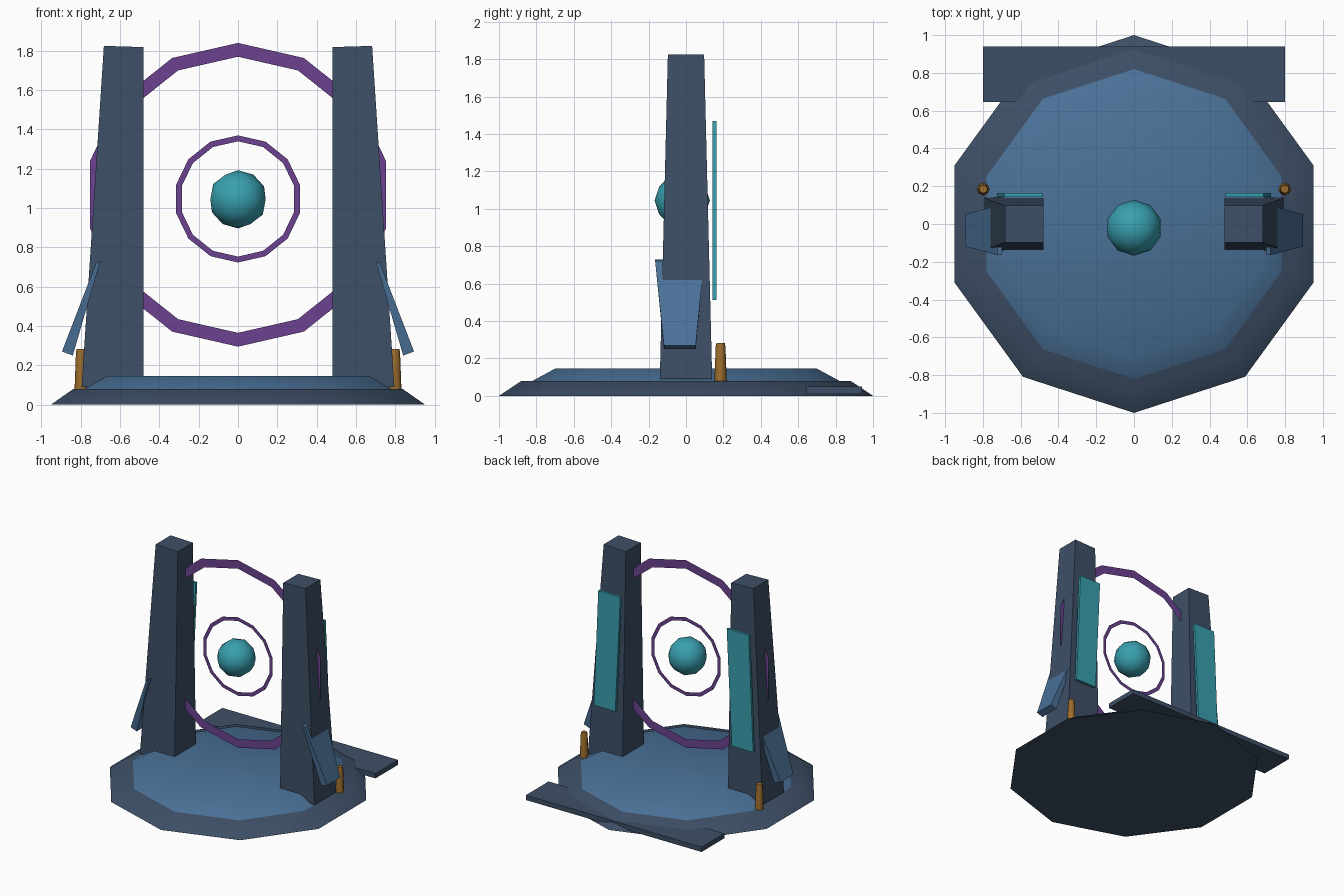
import bpy, bmesh, math
from mathutils import Matrix

if "Cube" in bpy.data.objects:
    bpy.data.objects.remove(bpy.data.objects["Cube"])


def material(name, rgb):
    m = bpy.data.materials.new(name)
    m.diffuse_color = (*rgb, 1)
    m.use_nodes = True
    m.node_tree.nodes["Principled BSDF"].inputs["Base Color"].default_value = m.diffuse_color
    return m


slate = material("slate", (0.047, 0.078, 0.133))
blue = material("blue", (0.069, 0.165, 0.31))
teal = material("teal", (0.04, 0.35, 0.43))
purple = material("purple", (0.15, 0.055, 0.28))
bronze = material("bronze", (0.33, 0.15, 0.025))


def finish(name, bm, mat, smooth=None, recalc=True):
    if recalc:
        bmesh.ops.recalc_face_normals(bm, faces=bm.faces)
    me = bpy.data.meshes.new(name)
    bm.to_mesh(me)
    bm.free()
    me.materials.append(mat)
    ob = bpy.data.objects.new(name, me)
    bpy.context.collection.objects.link(ob)
    if smooth:
        bpy.ops.object.select_all(action='DESELECT')
        ob.select_set(True)
        bpy.context.view_layer.objects.active = ob
        bpy.ops.object.shade_smooth_by_angle(angle=math.radians(smooth))
    return ob


def loft(name, loops, mat, cap_start=True, cap_end=True, smooth=None):
    """Skin a list of equal-length point loops."""
    bm = bmesh.new()
    rings = [[bm.verts.new(p) for p in loop] for loop in loops]
    n = len(rings[0])
    for a, b in zip(rings, rings[1:]):
        for i in range(n):
            j = (i + 1) % n
            bm.faces.new((a[i], a[j], b[j], b[i]))
    if cap_start:
        bm.faces.new(rings[0][::-1])
    if cap_end:
        bm.faces.new(rings[-1])
    return finish(name, bm, mat, smooth)


def circle(n, r, z, x=0, y=0):
    return [(x + r * math.cos(math.pi / 2 + math.tau * i / n),
             y + r * math.sin(math.pi / 2 + math.tau * i / n), z) for i in range(n)]


def upright_circle(n, r, y, z):
    return [(px, y, z + py) for px, py, _ in circle(n, r, 0)]


def rect(x0, x1, y0, y1, z0, z1=None):
    """Rectangle loop; z0 is the height at x0 and z1 at x1."""
    z1 = z0 if z1 is None else z1
    return [(x0, y0, z0), (x1, y0, z1), (x1, y1, z1), (x0, y1, z0)]


# Ten-sided stepped base
loft("base_lower", [circle(10, 1, 0), circle(10, 0.88, 0.08)], slate, smooth=40)
loft("base_upper", [circle(10, 0.82, 0.08), circle(10, 0.70, 0.145)], blue, smooth=40)

# Rear step
loft("rear_step", [rect(-0.8, 0.8, 0.645, 0.94, 0.01), rect(-0.8, 0.8, 0.645, 0.94, 0.05)], slate)

# Flat portal rings and central orb
for name, r_out, r_in, z in (("outer_ring", 0.772, 0.702, 1.067), ("inner_ring", 0.323, 0.293, 1.046)):
    loft(name, [upright_circle(14, r_out, 0, z), upright_circle(14, r_in, 0, z)],
         purple, False, False)
bm = bmesh.new()
bmesh.ops.create_icosphere(bm, subdivisions=2, radius=0.148,
                           matrix=Matrix.Translation((0, -0.02, 1.044)))
finish("orb", bm, teal, 40)

# Mirrored side parts
for side, s in (("left", -1), ("right", 1)):
    def flip(loop):
        return [(s * x, y, z) for x, y, z in loop]

    # Tapered pillar with vertical inner face
    loft(side + "_pillar", [flip(rect(0.48, 0.795, -0.14, 0.14, 0.09)),
                            flip(rect(0.48, 0.682, -0.097, 0.097, 1.818, 1.824))], slate)
    # Leaning panel on the back
    loft(side + "_back_panel", [flip(rect(0.53, 0.725, 0.143, 0.163, 0.513)),
                                flip(rect(0.485, 0.685, 0.143, 0.163, 1.468))], teal)
    # Flared fin on the outside
    loft(side + "_fin", [flip(rect(0.84, 0.895, -0.118, 0.052, 0.25, 0.27)),
                         flip(rect(0.70, 0.722, -0.165, 0.097, 0.73, 0.72))], blue)
    # Small bronze post
    loft(side + "_post", [circle(8, r, z, s * 0.798, 0.185) for r, z in
                          ((0.033, 0.08), (0.026, 0.265), (0.022, 0.283))], bronze, smooth=50)
